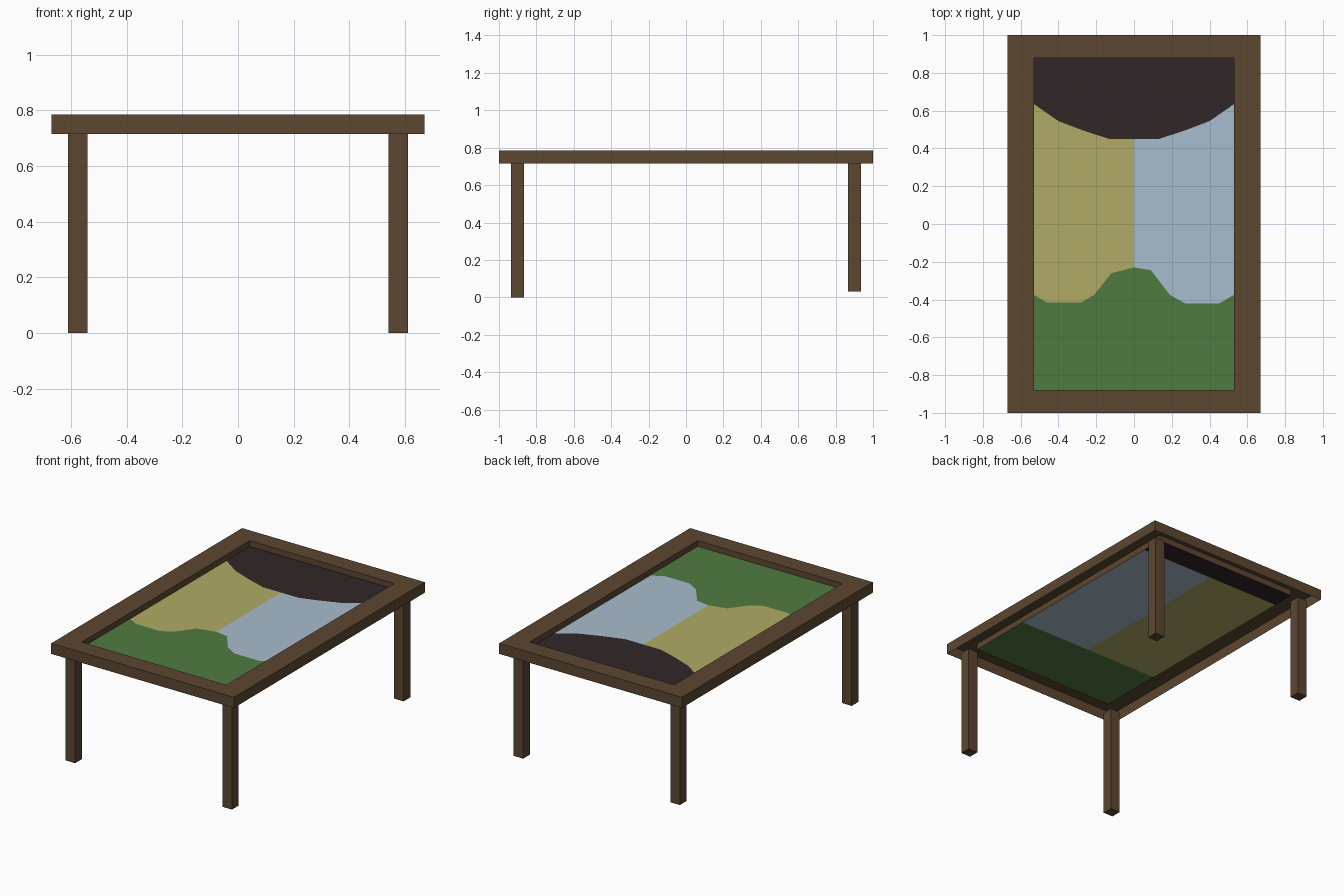
import bpy

if "Cube" in bpy.data.objects:
    bpy.data.objects.remove(bpy.data.objects["Cube"])


def material(name, rgb):
    # 8-bit screen colour to linear
    lin = [((c / 255 + 0.055) / 1.055) ** 2.4 for c in rgb]
    m = bpy.data.materials.new(name)
    m.diffuse_color = (*lin, 1)
    m.use_nodes = True
    m.node_tree.nodes["Principled BSDF"].inputs["Base Color"].default_value = m.diffuse_color
    return m


def add_mesh(name, verts, faces, mat):
    me = bpy.data.meshes.new(name)
    me.from_pydata(verts, [], faces)
    me.materials.append(mat)
    ob = bpy.data.objects.new(name, me)
    bpy.context.collection.objects.link(ob)
    return ob


def sheet(name, outline, z, mat):
    return add_mesh(name, [(x, y, z) for x, y in outline],
                    [tuple(range(len(outline)))], mat)


def rect(x0, x1, y0, y1):
    return [(x0, y0), (x1, y0), (x1, y1), (x0, y1)]


wood = material("wood", (92, 71, 48))
green = material("green", (79, 123, 64))
yellow = material("yellow", (177, 171, 101))
blue = material("blue", (167, 190, 205))
dark = material("dark", (48, 38, 39))

TOP, BOTTOM, BED = 0.785, 0.715, 0.745
IX, IY = 0.53, 0.88

# Hollow frame: outer skirt, flat rim, inner skirt
rings = [(0.67, 1.0, BOTTOM), (0.67, 1.0, TOP), (IX, IY, TOP), (IX, IY, BED)]
verts = [(x, y, z) for hx, hy, z in rings for x, y in rect(-hx, hx, -hy, hy)]
faces = [(4 * r + i, 4 * r + (i + 1) % 4, 4 * r + 4 + (i + 1) % 4, 4 * r + 4 + i)
         for r in range(3) for i in range(4)]
add_mesh("table_frame", verts, faces, wood)

# Legs, the back pair slightly shorter
for y, z0, end in ((-0.9, 0.0, "front"), (0.9, 0.03, "back")):
    for x, side in ((-0.575, "left"), (0.575, "right")):
        bpy.ops.mesh.primitive_cube_add(size=1, location=(x, y, (z0 + BOTTOM) / 2))
        leg = bpy.context.object
        leg.name = f"{end}_{side}_leg"
        leg.scale = (0.07, 0.07, BOTTOM - z0)
        leg.data.materials.append(wood)

# Lower coloured sheets
sheet("yellow_field", rect(-IX, 0, -0.44, 0.73), BED, yellow)
sheet("blue_field", rect(0, IX, -0.44, 0.73), BED, blue)

# Overlays with shaped edges
hill = [(0.53, -0.375), (0.45, -0.42), (0.27, -0.42), (0.19, -0.375),
        (0.09, -0.245), (0, -0.23), (-0.12, -0.26), (-0.21, -0.375),
        (-0.28, -0.415), (-0.46, -0.415), (-0.53, -0.375)]
sheet("green_overlay", [(-IX, -IY), (IX, -IY)] + hill, BED + 0.002, green)

half = [(0.13, 0.45), (0.27, 0.495), (0.4, 0.545), (0.53, 0.635)]
arc = [(-x, y) for x, y in reversed(half)] + half
sheet("dark_overlay", arc + [(IX, IY), (-IX, IY)], BED + 0.002, dark)
